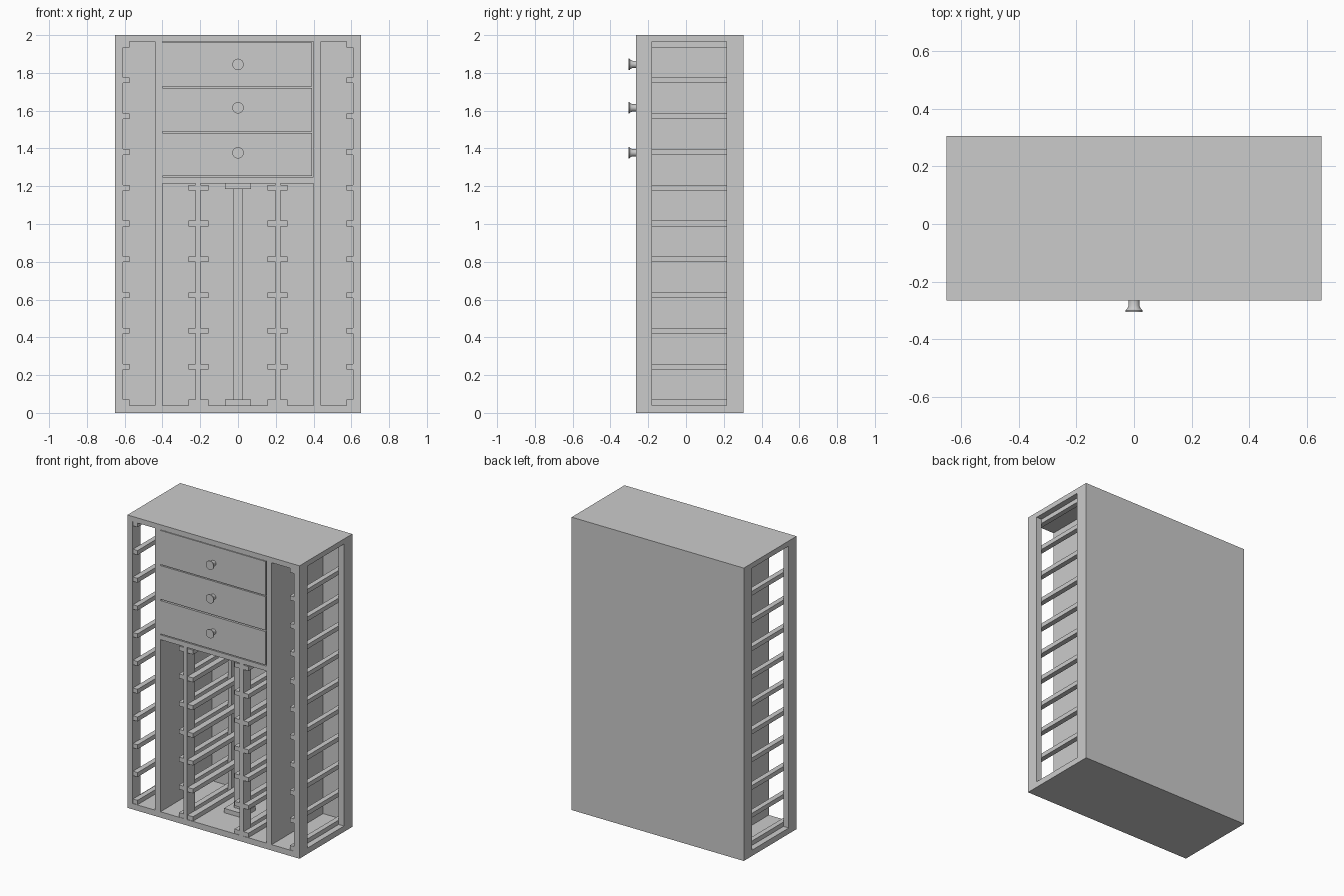
import bpy, bmesh, math
from mathutils import Matrix, Vector

if "Cube" in bpy.data.objects:
    bpy.data.objects.remove(bpy.data.objects["Cube"])

F, B = -0.265, 0.305          # cabinet front and back
IB = 0.29                     # inner face of back panel
Z0, Z1 = 0.04, 1.965          # inner floor and ceiling
SHELF = 1.215                 # underside of drawer shelf


def make(name, boxes):
    """One object out of boxes (x0, x1, y0, y1, z0, z1)."""
    bm = bmesh.new()
    for x0, x1, y0, y1, z0, z1 in boxes:
        c = Vector(((x0 + x1) / 2, (y0 + y1) / 2, (z0 + z1) / 2))
        s = Matrix.Diagonal((x1 - x0, y1 - y0, z1 - z0, 1))
        bmesh.ops.create_cube(bm, size=1, matrix=Matrix.Translation(c) @ s)
    return finish(name, bm)


def finish(name, bm):
    bmesh.ops.recalc_face_normals(bm, faces=bm.faces)
    me = bpy.data.meshes.new(name)
    bm.to_mesh(me)
    bm.free()
    ob = bpy.data.objects.new(name, me)
    bpy.context.collection.objects.link(ob)
    return ob


def open_frame(name, x0, x1, z0, z1, top, yb):
    """Upright panel with a window: outline z0..z1, window Z0..top."""
    bm = bmesh.new()
    outer = [(F, z0), (yb, z0), (yb, z1), (F, z1)]
    inner = [(-0.18, Z0), (0.215, Z0), (0.215, top), (-0.18, top)]
    o, i = [[[bm.verts.new((x, y, z)) for y, z in loop] for x in (x0, x1)]
            for loop in (outer, inner)]
    for k in range(4):
        n = (k + 1) % 4
        bm.faces.new((o[0][k], o[0][n], o[1][n], o[1][k]))
        bm.faces.new((i[0][k], i[0][n], i[1][n], i[1][k]))
        for s in (0, 1):
            bm.faces.new((o[s][k], o[s][n], i[s][n], i[s][k]))
    return finish(name, bm)


def rails(name, x0, x1, count):
    make(name, [(x0, x1, F + 0.003, IB, z, z + 0.03)
                for z in (Z0 + 0.1895 * k for k in range(count))])


# carcass
make("top_panel", [(-0.61, 0.61, F, B, Z1, 2)])
make("bottom_panel", [(-0.61, 0.61, F, B, 0, Z0)])
make("back_panel", [(-0.61, 0.61, IB, B, Z0, Z1)])
make("drawer_shelf", [(-0.4, 0.4, F, IB, SHELF, 1.248)])

# side frames, inner walls, dividers and their rails
for s, side in ((-1, "left"), (1, "right")):
    def span(a, b):
        return sorted((s * a, s * b))
    open_frame(side + "_side_frame", *span(0.61, 0.65), 0, 2, Z1, B)
    make(side + "_inner_wall", [(*span(0.4, 0.44), F, IB, Z0, Z1)])
    open_frame(side + "_divider_frame", *span(0.198, 0.226), Z0, SHELF, SHELF, IB)
    rails(side + "_side_rails", *span(0.575, 0.61), 11)
    rails(side + "_divider_outer_rails", *span(0.226, 0.263), 7)
    rails(side + "_divider_inner_rails", *span(0.156, 0.198), 7)

# centre post with square end plates
make("centre_post", [(-0.025, 0.025, -0.005, 0.045, 0.07, SHELF - 0.03),
                     (-0.07, 0.07, -0.05, 0.09, Z0, 0.07),
                     (-0.07, 0.07, -0.05, 0.09, SHELF - 0.03, SHELF)])

# drawers: front board with an open box behind, and a turned knob
knob_profile = [(0, 0), (0.019, 0), (0.019, 0.018), (0.024, 0.029),
                (0.03, 0.034), (0.03, 0.04), (0, 0.04)]
for n, (z0, z1, kz) in enumerate([(1.728, 1.961, 1.845), (1.491, 1.721, 1.615),
                                  (1.254, 1.482, 1.377)], 1):
    make(f"drawer_{n}", [(-0.4, 0.392, F, F + 0.03, z0, z1),
                         (-0.39, 0.385, F + 0.03, 0.27, z0, z0 + 0.015),
                         (-0.39, -0.37, F + 0.03, 0.27, z0 + 0.015, z1 - 0.03),
                         (0.365, 0.385, F + 0.03, 0.27, z0 + 0.015, z1 - 0.03),
                         (-0.37, 0.365, 0.25, 0.27, z0 + 0.015, z1 - 0.03)])
    bm = bmesh.new()
    vs = [bm.verts.new((r, F - d, kz)) for r, d in knob_profile]
    es = [bm.edges.new(p) for p in zip(vs, vs[1:])]
    bmesh.ops.spin(bm, geom=vs + es, cent=(0, 0, kz), axis=(0, 1, 0),
                   angle=math.tau, steps=32, use_duplicate=False)
    bmesh.ops.remove_doubles(bm, verts=bm.verts, dist=1e-4)
    ob = finish(f"drawer_knob_{n}", bm)
    bpy.ops.object.select_all(action='DESELECT')
    ob.select_set(True)
    bpy.context.view_layer.objects.active = ob
    bpy.ops.object.shade_smooth_by_angle(angle=math.radians(25))
